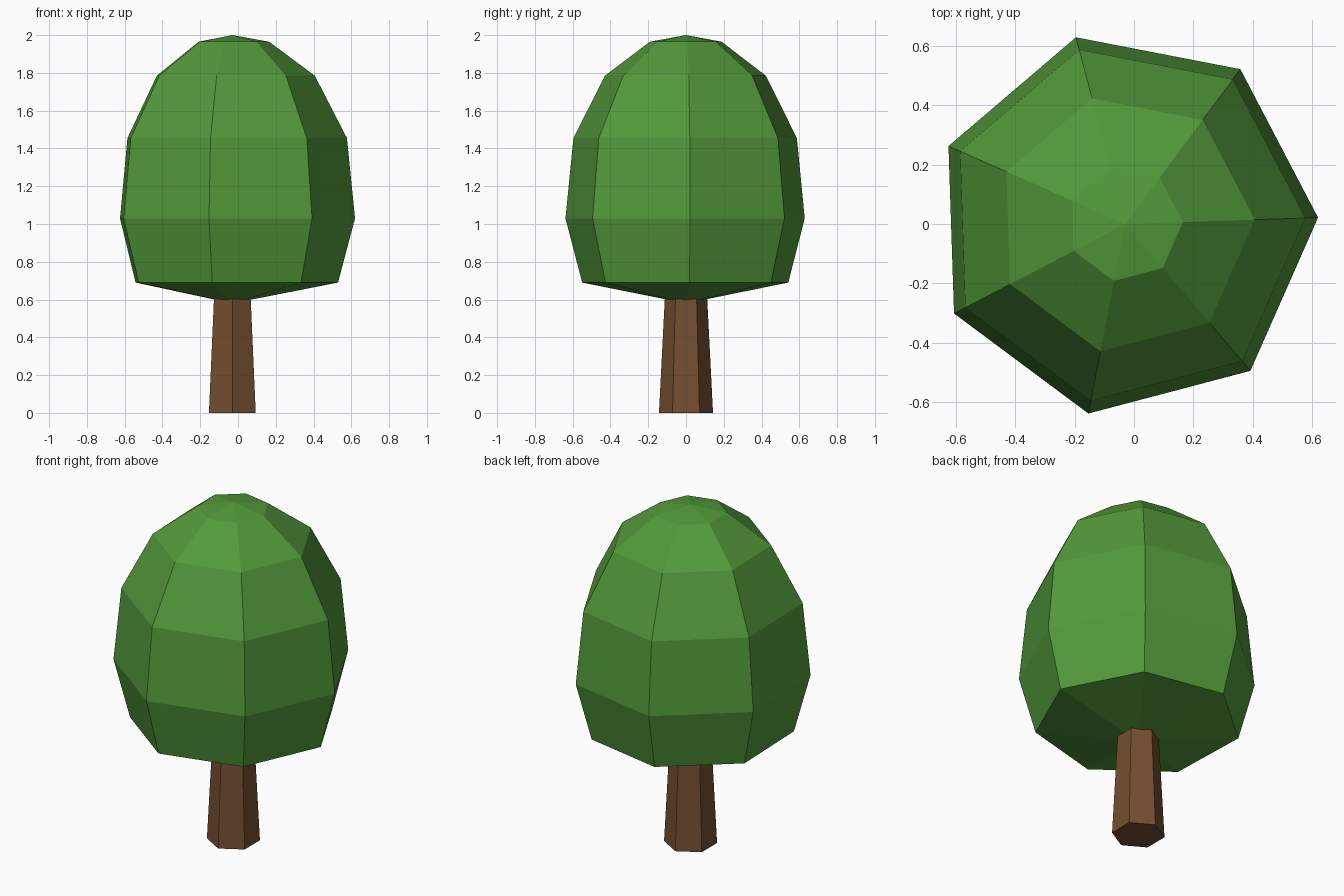
import bpy
import bmesh
from math import cos, sin, pi, radians

cube = bpy.data.objects.get("Cube")
if cube:
    bpy.data.objects.remove(cube, do_unlink=True)

CENTRE_X = -0.03


def make_material(name, colour):
    mat = bpy.data.materials.new(name)
    mat.use_nodes = True
    mat.diffuse_color = colour
    mat.node_tree.nodes["Principled BSDF"].inputs["Base Color"].default_value = colour
    return mat


def lathe(name, profile, sides, turn, mat):
    """Flat-faced solid from (radius, z) rings; zero radius makes a tip."""
    bm = bmesh.new()
    rings = []
    for r, z in profile:
        count = sides if r > 0 else 1
        angles = [turn + 2 * pi * i / sides for i in range(count)]
        rings.append([bm.verts.new((CENTRE_X + r * cos(a), r * sin(a), z)) for a in angles])
    for low, high in zip(rings, rings[1:]):
        for i in range(sides):
            j = (i + 1) % sides
            corners = [low[i % len(low)], low[j % len(low)],
                       high[j % len(high)], high[i % len(high)]]
            bm.faces.new(list(dict.fromkeys(corners)))
    # Close open ends
    for ring in (rings[0], rings[-1]):
        if len(ring) > 1:
            bm.faces.new(ring)
    bmesh.ops.recalc_face_normals(bm, faces=bm.faces)
    mesh = bpy.data.meshes.new(name)
    bm.to_mesh(mesh)
    bm.free()
    mesh.materials.append(mat)
    obj = bpy.data.objects.new(name, mesh)
    bpy.context.collection.objects.link(obj)
    return obj


leaf_green = make_material("leaf green", (0.086, 0.323, 0.043, 1))
bark_brown = make_material("bark brown", (0.175, 0.077, 0.029, 1))

# Tapered six-sided trunk, ending inside the crown
lathe("trunk", [(0.143, 0), (0.111, 0.63)], 6, radians(30), bark_brown)

# Seven-sided egg-shaped crown
crown_profile = [(0, 0.58), (0.56, 0.69), (0.65, 1.03), (0.607, 1.455),
                 (0.437, 1.785), (0.195, 1.965), (0, 2.0)]
lathe("crown", crown_profile, 7, radians(1.9), leaf_green)
